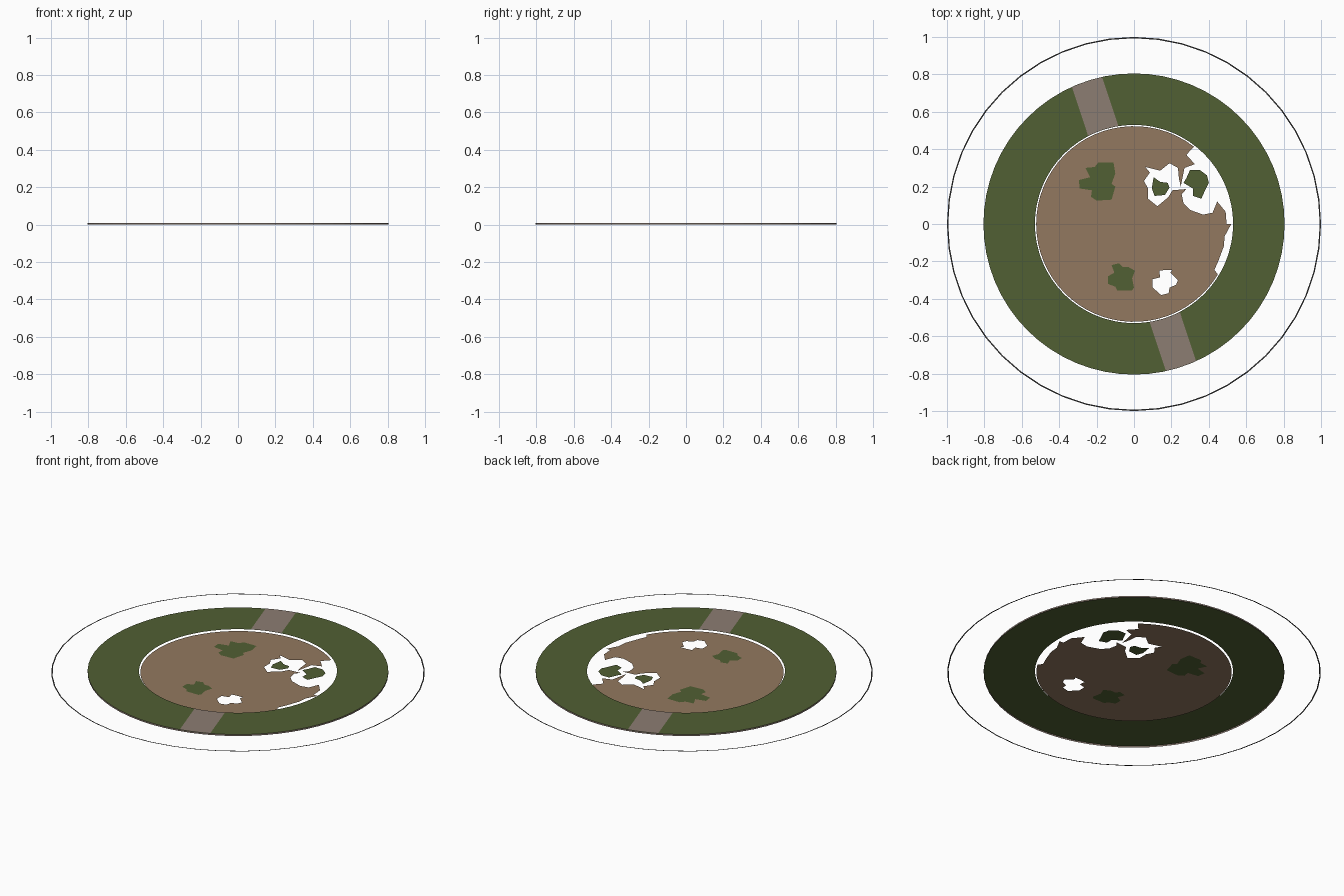
import bpy, bmesh, math

if "Cube" in bpy.data.objects:
    bpy.data.objects.remove(bpy.data.objects["Cube"])


def material(name, rgb):
    m = bpy.data.materials.new(name)
    m.diffuse_color = (*rgb, 1)
    m.use_nodes = True
    m.node_tree.nodes["Principled BSDF"].inputs["Base Color"].default_value = m.diffuse_color
    return m


GREEN = material("grass green", (0.083, 0.115, 0.033))
BROWN = material("earth brown", (0.290, 0.190, 0.115))
PATH = material("path taupe", (0.265, 0.205, 0.170))
DARK = material("dark grey", (0.05, 0.05, 0.05))

DISC_Z, GRASS_Z = 0.001, 0.009


def mesh_object(name, verts, faces, mat):
    me = bpy.data.meshes.new(name)
    me.from_pydata(verts, [], faces)
    me.materials.append(mat)
    ob = bpy.data.objects.new(name, me)
    bpy.context.collection.objects.link(ob)
    return ob


def band(name, r0, z0, r1, z1, n, mat):
    """Strip of quads between two circles (flat ring or wall)."""
    verts = []
    for i in range(n):
        a = 2 * math.pi * i / n
        c, s = math.cos(a), math.sin(a)
        verts += [(r0 * c, r0 * s, z0), (r1 * c, r1 * s, z1)]
    faces = []
    for i in range(n):
        j = (i + 1) % n
        faces.append((2 * i, 2 * i + 1, 2 * j + 1, 2 * j))
    return mesh_object(name, verts, faces, mat)


def filled(name, outlines, z, mat):
    """Flat sheet from closed outlines; inner outlines become holes."""
    cu = bpy.data.curves.new(name + "_outline", 'CURVE')
    cu.dimensions = '2D'
    cu.fill_mode = 'BOTH'
    for pts in outlines:
        sp = cu.splines.new('POLY')
        sp.points.add(len(pts) - 1)
        for p, (x, y) in zip(sp.points, pts):
            p.co = (x, y, 0, 1)
        sp.use_cyclic_u = True
    tmp = bpy.data.objects.new(name + "_tmp", cu)
    bpy.context.collection.objects.link(tmp)
    bpy.context.view_layer.update()
    dg = bpy.context.evaluated_depsgraph_get()
    me = bpy.data.meshes.new_from_object(tmp.evaluated_get(dg))
    bpy.data.objects.remove(tmp)
    bm = bmesh.new()
    bm.from_mesh(me)
    bmesh.ops.remove_doubles(bm, verts=bm.verts, dist=1e-5)
    bm.normal_update()
    for f in bm.faces:
        f.smooth = False
        if f.normal.z < 0:
            f.normal_flip()
    for v in bm.verts:
        v.co.z = z
    bm.to_mesh(me)
    bm.free()
    me.materials.clear()
    me.materials.append(mat)
    ob = bpy.data.objects.new(name, me)
    bpy.context.collection.objects.link(ob)
    return ob


# thin outer boundary ring
band("boundary_ring", 0.993, 0.0, 1.0, 0.0, 48, DARK)

# raised grass ring and its outer skirt
band("grass_ring", 0.53, GRASS_Z, 0.805, GRASS_Z, 64, GREEN)
band("grass_skirt", 0.805, GRASS_Z, 0.805, 0.0, 64, PATH)

# two paths across the grass, opposite each other
for k, name in enumerate(("back_path", "front_path")):
    a = math.radians(108.3 + 180 * k)
    d, s = (math.cos(a), math.sin(a)), (math.sin(a), -math.cos(a))
    verts, faces, n = [], [], 8
    for i in range(n + 1):
        t = -0.085 + 0.17 * i / n
        for r in (0.531, 0.803):
            l = math.sqrt(r * r - t * t)
            verts.append((d[0] * l + s[0] * t, d[1] * l + s[1] * t, GRASS_Z + 0.001))
    for i in range(n):
        faces.append((2 * i, 2 * i + 2, 2 * i + 3, 2 * i + 1)[::-1])
    mesh_object(name, verts, faces, PATH)

# grass tufts lying in the earth disc
tuft_left = [(-.26, .30), (-.21, .305), (-.19, .33), (-.11, .33), (-.10, .27), (-.12, .215),
             (-.10, .20), (-.12, .13), (-.20, .125), (-.23, .145), (-.225, .18), (-.29, .19),
             (-.295, .235), (-.235, .25)]
tuft_front = [(-.12, -.22), (-.08, -.21), (-.06, -.23), (-.03, -.23), (.005, -.25), (-.01, -.29),
              (0, -.34), (-.01, -.355), (-.09, -.355), (-.10, -.335), (-.14, -.32), (-.14, -.28),
              (-.105, -.26)]
tuft_small = [(.105, .25), (.14, .225), (.18, .22), (.19, .195), (.165, .155), (.11, .15), (.095, .19)]
tuft_right = [(.30, .29), (.35, .29), (.39, .26), (.40, .22), (.38, .18), (.36, .135), (.315, .15),
              (.315, .19), (.265, .22), (.28, .245)]
for name, pts in (("tuft_left", tuft_left), ("tuft_front", tuft_front),
                  ("tuft_small", tuft_small), ("tuft_right", tuft_right)):
    filled(name, [pts], DISC_Z, GREEN)

# earth disc: rim arc closed by the ragged bays on the right, plus holes
R = 0.523


def arc(a0, a1, n):
    return [(R * math.cos(math.radians(a0 + (a1 - a0) * i / n)),
             R * math.sin(math.radians(a0 + (a1 - a0) * i / n))) for i in range(n + 1)]


bay_low = [(.43, -.245), (.45, -.20), (.48, -.12), (.485, -.065), (.52, 0)]
bay_right = [(.495, 0), (.49, .065), (.445, .12), (.42, .06), (.37, .05), (.30, .075), (.265, .11),
             (.255, .16), (.28, .187)]
bay_left = [(.205, .18), (.185, .145), (.125, .095), (.075, .135), (.075, .19), (.053, .23),
            (.085, .275), (.06, .305), (.14, .285), (.19, .325), (.235, .30), (.24, .245),
            (.25, .20), (.26, .25), (.27, .30), (.325, .32), (.28, .37), (.32, .413)]
pond = [(.135, -.25), (.17, -.245), (.205, -.245), (.195, -.26), (.235, -.30), (.225, -.325),
        (.19, -.34), (.185, -.37), (.145, -.38), (.10, -.34), (.10, -.295), (.14, -.285)]
rim = arc(53, 329, 50)
filled("earth_disc", [rim + bay_low + bay_right + bay_left, pond, tuft_left, tuft_front],
       DISC_Z, BROWN)
